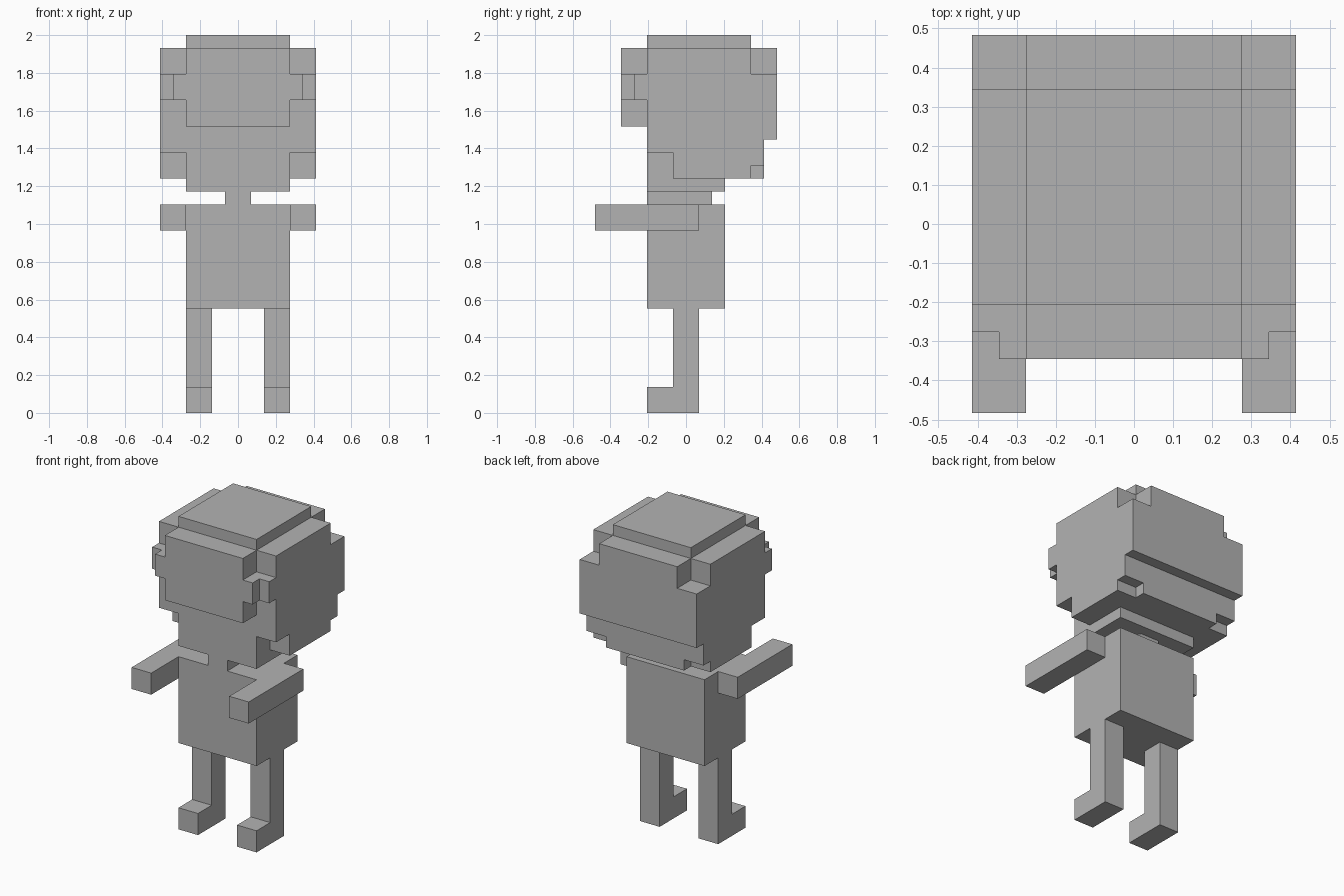
import bpy
import bmesh
from mathutils import Vector

if "Cube" in bpy.data.objects:
    bpy.data.objects.remove(bpy.data.objects["Cube"], do_unlink=True)

U = 2 / 29  # size of one block

grey = bpy.data.materials.new("plain grey")
grey.use_nodes = True
colour = (0.45, 0.45, 0.45, 1)
grey.diffuse_color = colour
grey.node_tree.nodes["Principled BSDF"].inputs["Base Color"].default_value = colour


def blocks(name, *boxes):
    """One object from boxes given as (x range), (y range), (z range) in blocks."""
    bm = bmesh.new()
    for box in boxes:
        low, high = (Vector(c) * U for c in zip(*box))
        for v in bmesh.ops.create_cube(bm, size=1)["verts"]:
            v.co = (low + high) / 2 + v.co * (high - low)
    mesh = bpy.data.meshes.new(name)
    bm.to_mesh(mesh)
    bm.free()
    mesh.materials.append(grey)
    obj = bpy.data.objects.new(name, mesh)
    bpy.context.collection.objects.link(obj)
    return obj


def pair(name, *boxes):
    """The same part on both sides."""
    for side, sign in (("left", 1), ("right", -1)):
        blocks(side + "_" + name,
               *[(sorted(sign * x for x in xs), ys, zs) for xs, ys, zs in boxes])


MID = (-4, 4)
WIDE = (-6, 6)
OUT = (4, 6)

# Head core, chin and neck
blocks("head", (MID, (-3, 5), (18, 29)))
blocks("chin", (MID, (-3, 3), (17, 18)))
blocks("neck", ((-1, 1), (-3, 2), (16, 17)))

# Hair: fringe, sides and stepped back
blocks("fringe", (MID, (-5, -3), (22, 28)))
pair("fringe_corner", ((4, 5), (-5, -3), (24, 26)), ((5, 6), (-4, -3), (24, 26)))
pair("side_hair", (OUT, (-3, 5), (20, 28)), (OUT, (-1, 5), (18, 20)))
blocks("back_hair",
       (MID, (5, 7), (26, 28)),
       (WIDE, (5, 7), (21, 26)),
       (WIDE, (5, 6), (19, 21)),
       (MID, (5, 6), (18, 19)))

# Body and limbs
blocks("torso", (MID, (-3, 3), (8, 16)))
pair("arm", (OUT, (-7, 1), (14, 16)))
pair("leg", ((2, 4), (-1, 1), (0, 8)))
pair("foot", ((2, 4), (-3, -1), (0, 2)))
